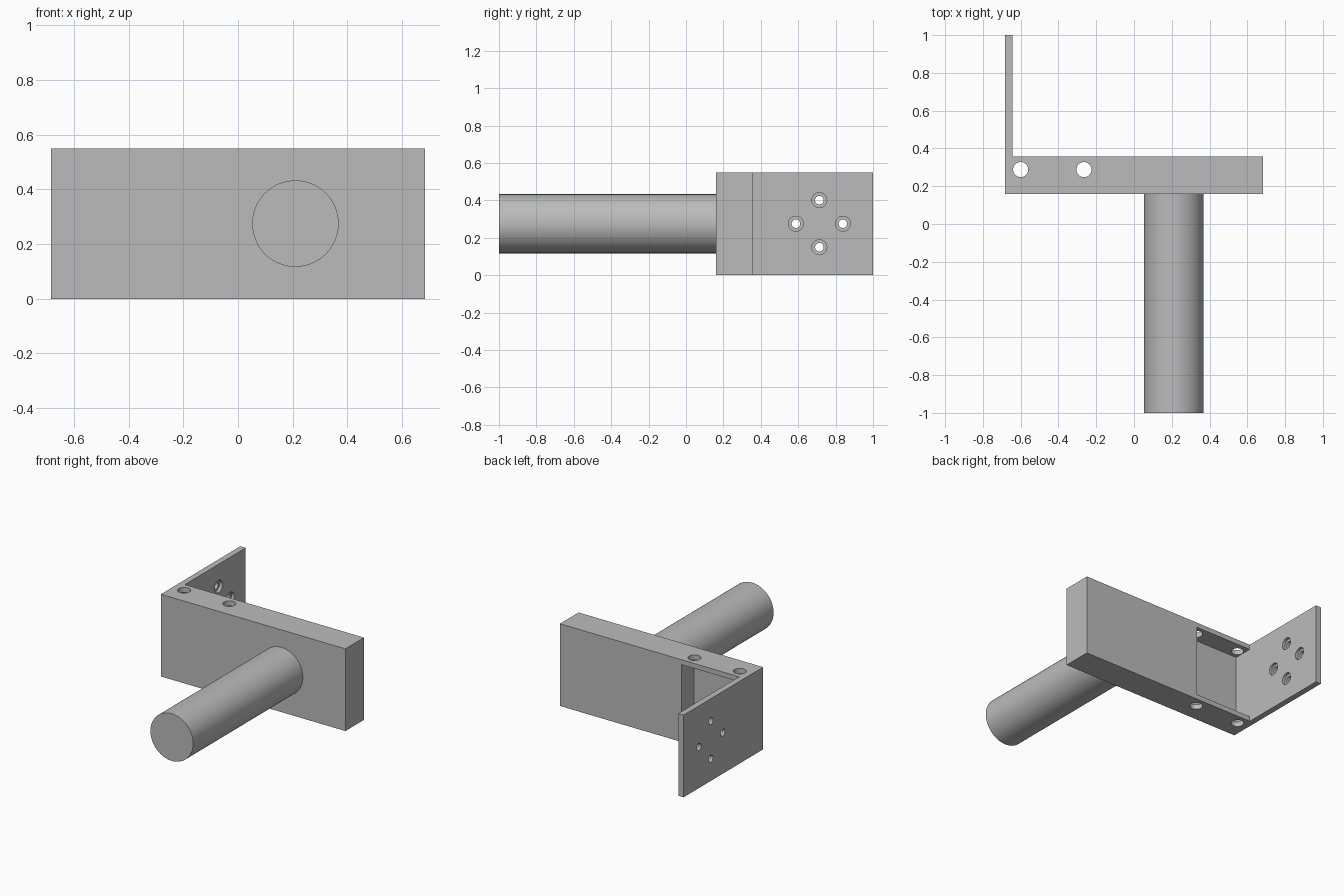
import bpy
import bmesh
import math

cube = bpy.data.objects.get("Cube")
if cube:
    bpy.data.objects.remove(cube, do_unlink=True)

HEIGHT = 0.55
MID = HEIGHT / 2
LEFT, RIGHT = -0.683, 0.683
FRONT, BACK = 0.16, 0.357
INNER = LEFT + 0.04          # inner face of the thin plate

grey = bpy.data.materials.new("plain grey")
grey.use_nodes = True
COLOUR = (0.5, 0.5, 0.5, 1)
grey.diffuse_color = COLOUR
grey.node_tree.nodes["Principled BSDF"].inputs["Base Color"].default_value = COLOUR


def box(name, lo, hi):
    bpy.ops.mesh.primitive_cube_add(size=1, location=[(a + b) / 2 for a, b in zip(lo, hi)])
    obj = bpy.context.object
    obj.name = name
    obj.scale = [b - a for a, b in zip(lo, hi)]
    return obj


def rod(name, radius, depth, centre, rotation=(0, 0, 0), sides=48):
    bpy.ops.mesh.primitive_cylinder_add(vertices=sides, radius=radius, depth=depth,
                                        location=centre, rotation=rotation)
    obj = bpy.context.object
    obj.name = name
    return obj


def cut(target, cutter):
    cutter.hide_render = True
    mod = target.modifiers.new("cut", "BOOLEAN")
    mod.operation = "DIFFERENCE"
    mod.solver = "EXACT"
    mod.object = cutter
    bpy.context.view_layer.objects.active = target
    bpy.ops.object.modifier_apply(modifier=mod.name)
    bpy.data.objects.remove(cutter, do_unlink=True)


def finish(obj):
    obj.data.materials.clear()
    obj.data.materials.append(grey)
    bpy.ops.object.select_all(action="DESELECT")
    obj.select_set(True)
    bpy.context.view_layer.objects.active = obj
    bpy.ops.object.shade_smooth_by_angle(angle=math.radians(30))


# L-shaped bracket: thick bar with a thin plate running back from its end
outline = [(LEFT, FRONT), (RIGHT, FRONT), (RIGHT, BACK),
           (INNER, BACK), (INNER, 1), (LEFT, 1)]
bm = bmesh.new()
base = bm.faces.new([bm.verts.new((x, y, 0)) for x, y in outline])
top = bmesh.ops.extrude_face_region(bm, geom=[base])["geom"]
bmesh.ops.translate(bm, vec=(0, 0, HEIGHT),
                    verts=[v for v in top if isinstance(v, bmesh.types.BMVert)])
bmesh.ops.recalc_face_normals(bm, faces=bm.faces)
mesh = bpy.data.meshes.new("bracket")
bm.to_mesh(mesh)
bm.free()
bracket = bpy.data.objects.new("bracket", mesh)
bpy.context.collection.objects.link(bracket)

# Pocket in the back of the bar, beside the plate
cut(bracket, box("pocket_cutter", (INNER, 0.225, 0.033), (-0.215, 0.5, HEIGHT - 0.033)))

# Upright holes through the lips above and below the pocket
for x in (-0.6, -0.265):
    cut(bracket, rod("lip_hole_cutter", 0.04, 1, (x, 0.288, MID)))

# Four counterbored holes in the plate
SIDEWAYS = (0, math.pi / 2, 0)
for i in range(4):
    a = i * math.pi / 2
    y, z = 0.713 + 0.126 * math.cos(a), MID + 0.126 * math.sin(a)
    cut(bracket, rod("screw_hole_cutter", 0.023, 0.3, (LEFT, y, z), SIDEWAYS, 32))
    cut(bracket, rod("counterbore_cutter", 0.04, 0.2, (LEFT + 0.12, y, z), SIDEWAYS, 32))
finish(bracket)

# Round handle standing out from the front of the bar
handle = rod("handle", 0.158, FRONT + 1, (0.21, (FRONT - 1) / 2, MID),
             (math.pi / 2, 0, 0), 96)
finish(handle)
